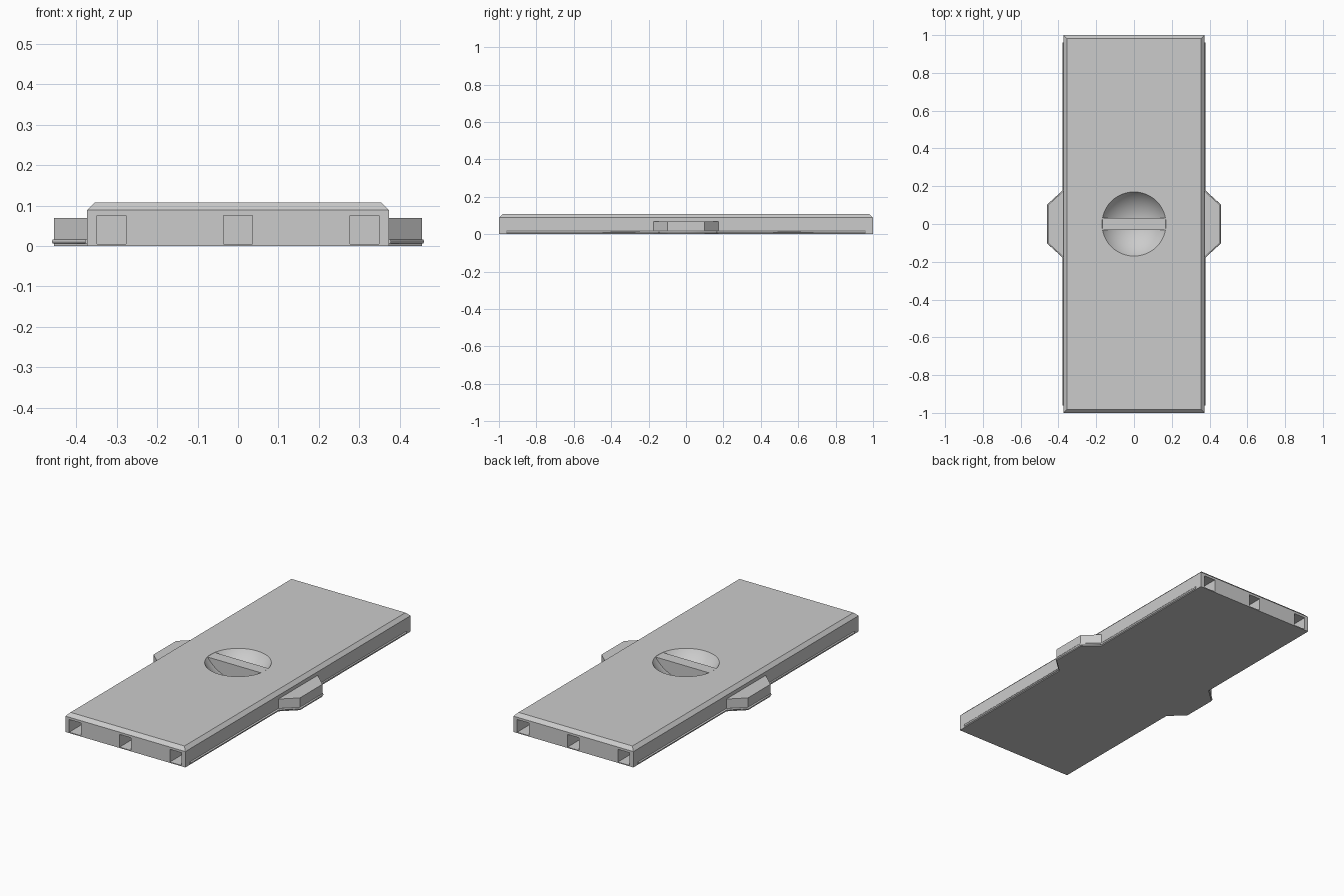
import bpy, bmesh, math

if "Cube" in bpy.data.objects:
    bpy.data.objects.remove(bpy.data.objects["Cube"])

grey = bpy.data.materials.new("plain grey")
grey.diffuse_color = (0.6, 0.6, 0.6, 1)
grey.use_nodes = True
grey.node_tree.nodes["Principled BSDF"].inputs["Base Color"].default_value = grey.diffuse_color


def finish(name, bm, mat=True):
    bmesh.ops.recalc_face_normals(bm, faces=bm.faces)
    me = bpy.data.meshes.new(name)
    bm.to_mesh(me)
    bm.free()
    ob = bpy.data.objects.new(name, me)
    bpy.context.collection.objects.link(ob)
    me.materials.append(grey)
    return ob


def add_box(bm, x0, x1, y0, y1, z0, z1):
    vs = bmesh.ops.create_cube(bm, size=1)["verts"]
    for v in vs:
        v.co.x = x1 if v.co.x > 0 else x0
        v.co.y = y1 if v.co.y > 0 else y0
        v.co.z = z1 if v.co.z > 0 else z0
    return vs


def cut(target, cutter, op="DIFFERENCE"):
    mod = target.modifiers.new(cutter.name, "BOOLEAN")
    mod.object, mod.operation, mod.solver = cutter, op, "EXACT"
    cutter.hide_render = True
    cutter.hide_set(True)


W, H, C = 0.373, 0.108, 0.019  # half width, height, top chamfer

# Main plate with a chamfered top rim
bm = bmesh.new()
add_box(bm, -W, W, -1, 1, 0, H)
rim = [e for e in bm.edges if all(v.co.z > H - 0.001 for v in e.verts)]
bmesh.ops.bevel(bm, geom=rim, offset=C, segments=1, affect="EDGES")
plate = finish("plate", bm)

# Square sockets in both ends
bm = bmesh.new()
for x in (-0.313, 0, 0.313):
    for s in (-1, 1):
        ya, yb = sorted((s * 0.85, s * 1.05))
        add_box(bm, x - 0.036, x + 0.036, ya, yb, 0.005, 0.076)
cut(plate, finish("socket_cutter", bm))

# Round dish in the middle: a spherical bowl
r, depth = 0.17, 0.09
R = (r * r + depth * depth) / (2 * depth)
bm = bmesh.new()
bmesh.ops.create_uvsphere(bm, u_segments=64, v_segments=48, radius=R)
for v in bm.verts:
    v.co.z += H - depth + R
for f in bm.faces:
    f.smooth = True
cut(plate, finish("bowl_cutter", bm))

# Grip bar across the dish, trimmed to the bowl
bm = bmesh.new()
add_box(bm, -0.168, 0.168, -0.033, 0.033, 0.015, H - 0.001)
bar = finish("grip_bar", bm)
bm = bmesh.new()
bmesh.ops.create_cone(bm, cap_ends=True, segments=64, radius1=0.17, radius2=0.17, depth=0.4)
cut(bar, finish("bar_trim", bm), "INTERSECT")

# Side tabs and the thin ridge running along each side
for s, side in ((-1, "left"), (1, "right")):
    bm = bmesh.new()
    outline = [(W - 0.01, -0.184), (0.455, -0.1), (0.455, 0.1), (W - 0.01, 0.184)]
    face = bm.faces.new([bm.verts.new((s * x, y, 0)) for x, y in outline])
    ext = bmesh.ops.extrude_face_region(bm, geom=[face])["geom"]
    for v in ext:
        if isinstance(v, bmesh.types.BMVert):
            v.co.z = 0.069
    finish(side + "_tab", bm)

    curve = bpy.data.curves.new(side + "_ridge", "CURVE")
    curve.dimensions = "3D"
    curve.bevel_depth, curve.bevel_resolution = 0.006, 1
    curve.use_fill_caps = True
    path = [(W, -0.96), (W, -0.175), (0.455, -0.1), (0.455, 0.1), (W, 0.175), (W, 0.96)]
    sp = curve.splines.new("POLY")
    sp.points.add(len(path) - 1)
    for p, (x, y) in zip(sp.points, path):
        p.co = (s * x, y, 0.011, 1)
    curve.materials.append(grey)
    bpy.context.collection.objects.link(bpy.data.objects.new(side + "_ridge", curve))
